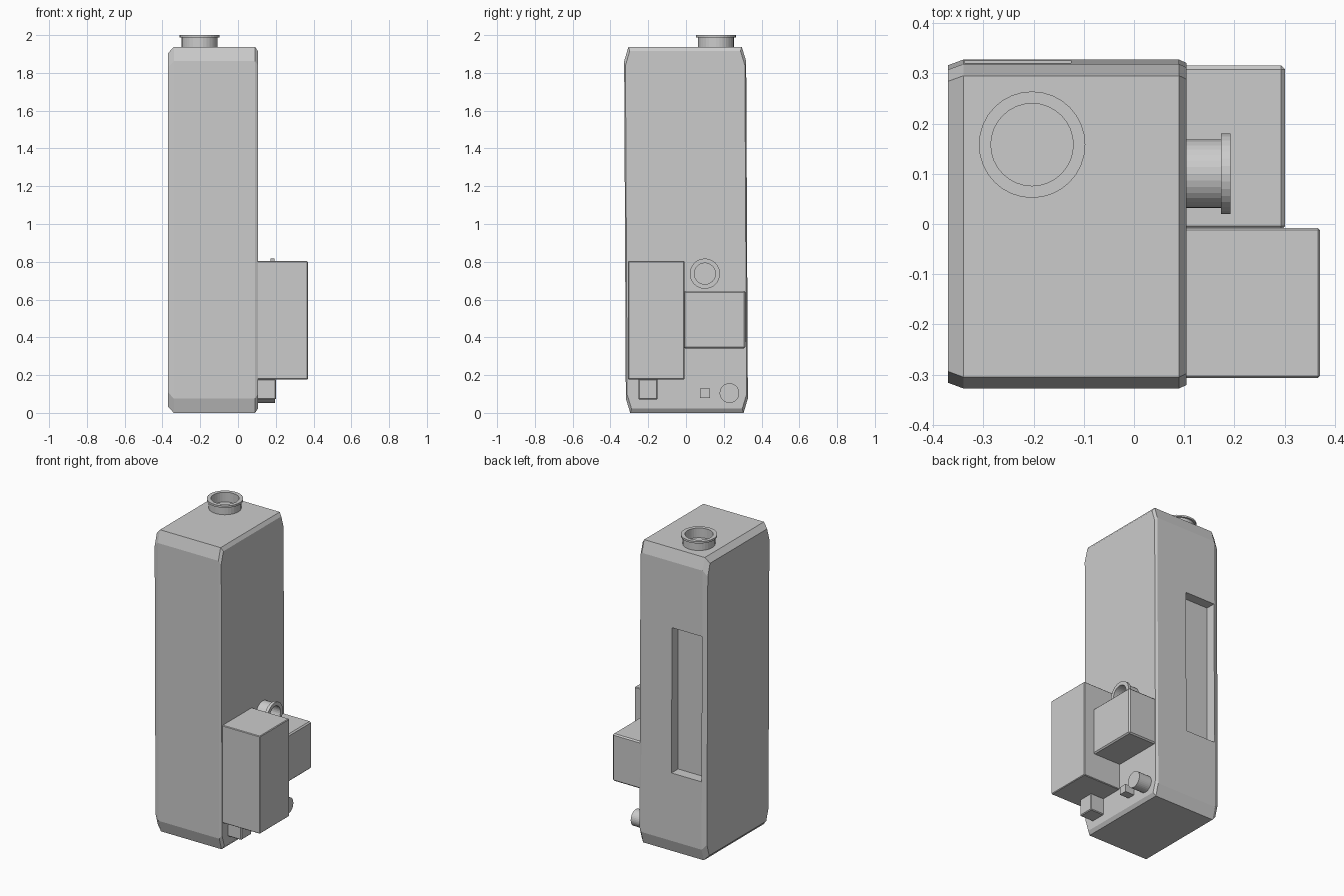
import bpy, bmesh
from math import cos, sin, tau
from mathutils import Matrix

if "Cube" in bpy.data.objects:
    bpy.data.objects.remove(bpy.data.objects["Cube"])


def finish(name, bm):
    bmesh.ops.recalc_face_normals(bm, faces=bm.faces)
    mesh = bpy.data.meshes.new(name)
    bm.to_mesh(mesh)
    bm.free()
    ob = bpy.data.objects.new(name, mesh)
    bpy.context.collection.objects.link(ob)
    return ob


def box(name, lo, hi, bevel=0.0):
    bm = bmesh.new()
    bmesh.ops.create_cube(bm, size=1)
    for v in bm.verts:
        v.co = [(a + b) / 2 + c * (b - a) for a, b, c in zip(lo, hi, v.co)]
    if bevel:
        bmesh.ops.bevel(bm, geom=bm.edges[:], offset=bevel, segments=1, affect='EDGES')
    return finish(name, bm)


def collar(name, profile, matrix, sides=32):
    """Revolve a closed (radius, height) profile around the local z axis."""
    bm = bmesh.new()
    rings = [[bm.verts.new((r * cos(tau * i / sides), r * sin(tau * i / sides), h))
              for r, h in profile] for i in range(sides)]
    n = len(profile)
    for i in range(sides):
        a, b = rings[i], rings[(i + 1) % sides]
        for j in range(n):
            k = (j + 1) % n
            bm.faces.new((a[j], b[j], b[k], a[k]))
    bm.transform(matrix)
    return finish(name, bm)


# Cabinet: octagonal side profile lofted along x, with chamfered ends
def octagon(inset_y, inset_z):
    yo, yi = 0.323 - inset_y, 0.30 - inset_y
    zo, zi = 0.893 - inset_z, 0.969 - inset_z
    half = [(-yi, -zi), (yi, -zi), (yo, -zo), (yo, zo)]
    return half + [(-y, -z) for y, z in half]


bm = bmesh.new()
loops = []
for x, iy, iz in [(-0.37, 0.011, 0.033), (-0.34, 0, 0), (0.09, 0, 0), (0.105, 0.007, 0.022)]:
    # the cabinet leans very slightly forward towards the top
    loops.append([bm.verts.new((x, y - 0.005 * z, z + 0.969)) for y, z in octagon(iy, iz)])
for a, b in zip(loops, loops[1:]):
    for j in range(8):
        k = (j + 1) % 8
        bm.faces.new((a[j], a[k], b[k], b[j]))
bm.faces.new(loops[0])
bm.faces.new(loops[-1])
cabinet = finish("cabinet", bm)

# Tall recess in the back
cutter = box("recess_cutter", (-0.338, 0.258, 0.51), (-0.125, 0.40, 1.44))
cutter.hide_render = True
cutter.hide_viewport = False
cut = cabinet.modifiers.new("recess", 'BOOLEAN')
cut.operation = 'DIFFERENCE'
cut.solver = 'EXACT'
cut.object = cutter
bpy.context.view_layer.objects.active = cabinet
bpy.ops.object.modifier_apply(modifier=cut.name)
bpy.data.objects.remove(cutter)

# Boxes on the right side
box("large_side_box", (0.09, -0.307, 0.177), (0.37, -0.008, 0.803), 0.004)
box("rear_side_box", (0.09, -0.012, 0.342), (0.301, 0.316, 0.645), 0.008)
box("small_front_block", (0.09, -0.252, 0.07), (0.20, -0.15, 0.18), 0.005)
box("tiny_block", (0.09, 0.075, 0.08), (0.17, 0.126, 0.13))

# Flanged pipe openings on top and side
collar("top_pipe_collar",
       [(0.082, -0.005), (0.095, -0.005), (0.095, 0.05), (0.106, 0.05), (0.106, 0.062), (0.082, 0.062)],
       Matrix.Translation((-0.203, 0.158, 1.938)))
to_x = Matrix.Rotation(tau / 4, 4, 'Y')
collar("side_pipe_collar",
       [(0.056, -0.005), (0.068, -0.005), (0.068, 0.07), (0.08, 0.07), (0.08, 0.089), (0.056, 0.089)],
       Matrix.Translation((0.103, 0.10, 0.737)) @ to_x)

# Solid round stub near the base
bm = bmesh.new()
bmesh.ops.create_cone(bm, cap_ends=True, segments=32, radius1=0.052, radius2=0.052, depth=0.105,
                      matrix=Matrix.Translation((0.1425, 0.23, 0.105)) @ to_x)
finish("round_stub", bm)
